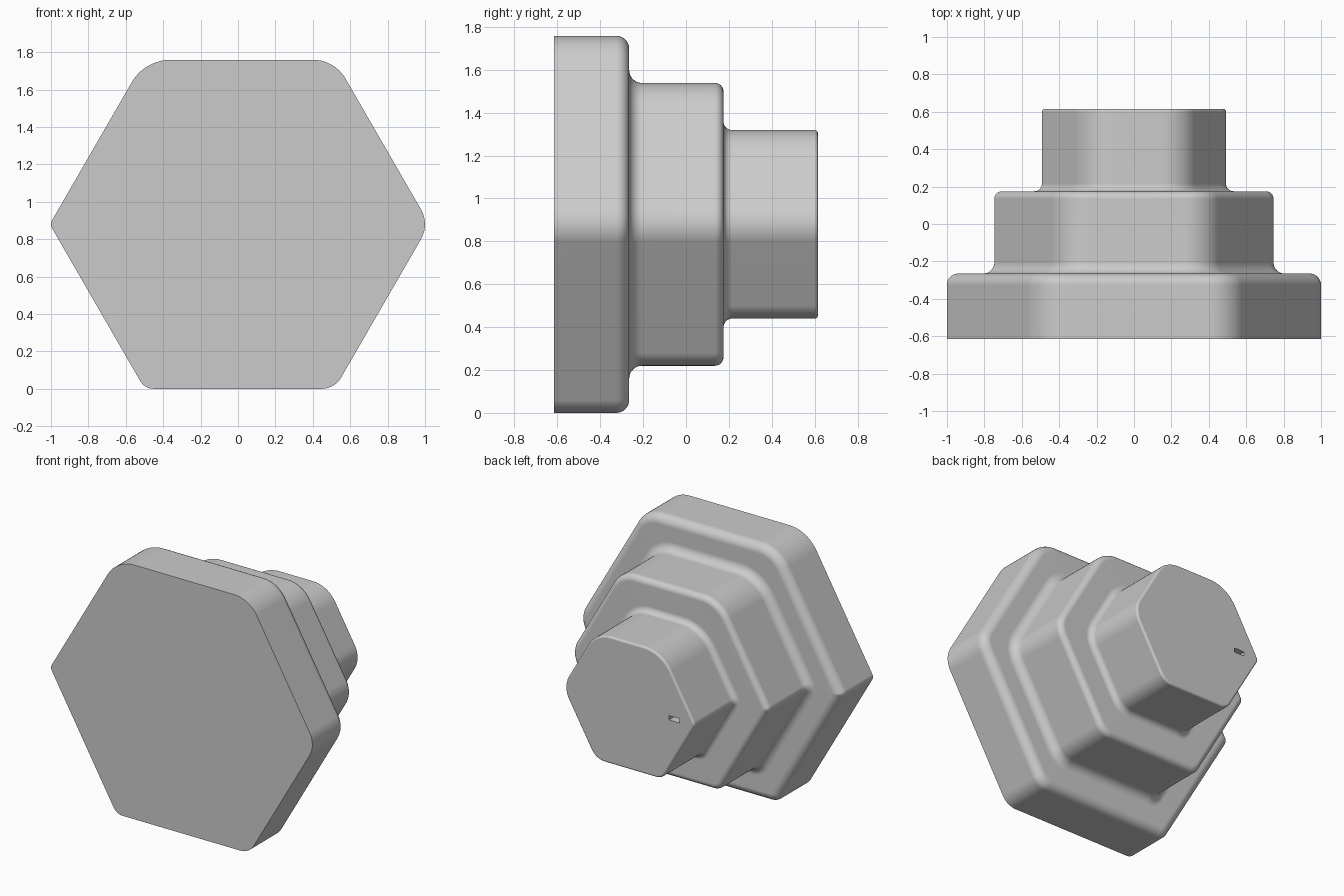
import bpy, bmesh
from math import sin, cos, pi, radians, sqrt

if "Cube" in bpy.data.objects:
    bpy.data.objects.remove(bpy.data.objects["Cube"])

APOTHEM = 0.8794
CENTRE_X = 0.009
CORNER_STEPS = 10
FILLET_STEPS = 8
CORNER_RADII = [0.16, 0.20, 0.24, 0.04, 0.08, 0.12]   # counterclockwise from +x
# size factor, end y, foot fillet, rim fillet
TIERS = [(1.0, -0.265, 0, 0.06), (0.75, 0.175, 0.06, 0.04), (0.5, 0.615, 0.04, 0.015)]
START_Y = -0.615


def make_material(name, rgb):
    mat = bpy.data.materials.new(name)
    mat.use_nodes = True
    mat.diffuse_color = (*rgb, 1)
    mat.node_tree.nodes["Principled BSDF"].inputs["Base Color"].default_value = (*rgb, 1)
    return mat


def hexagon_ring(bm, apothem, offset, y):
    """Hexagon with individually rounded corners, offset evenly outwards."""
    ring = []
    for k, radius in enumerate(CORNER_RADII):
        r = max(radius + offset, 0.002)
        reach = (apothem + offset - r) * 2 / sqrt(3)
        a = k * pi / 3
        for i in range(CORNER_STEPS + 1):
            b = a - pi / 6 + pi / 3 * i / CORNER_STEPS
            ring.append(bm.verts.new((CENTRE_X + reach * cos(a) + r * cos(b), y,
                                      APOTHEM + reach * sin(a) + r * sin(b))))
    return ring


def profile():
    """Yield (apothem, offset, y) from the front plate to the back tip."""
    y = START_Y
    quarter = [pi / 2 * i / FILLET_STEPS for i in range(FILLET_STEPS + 1)]
    for size, end, foot, rim in TIERS:
        a = APOTHEM * size
        if foot:
            for t in quarter:
                yield a, foot * (1 - sin(t)), y + foot * (1 - cos(t))
        else:
            yield a, 0, y
        for t in quarter:
            yield a, -rim * (1 - cos(t)), end - rim * (1 - sin(t))
        y = end


# stepped hexagonal body
bm = bmesh.new()
rings = [hexagon_ring(bm, *p) for p in profile()]
for low, high in zip(rings, rings[1:]):
    n = len(low)
    for i in range(n):
        j = (i + 1) % n
        bm.faces.new((low[i], low[j], high[j], high[i]))
bm.faces.new(rings[0])
bm.faces.new(rings[-1])
bmesh.ops.recalc_face_normals(bm, faces=bm.faces)
mesh = bpy.data.meshes.new("stepped_body")
bm.to_mesh(mesh)
bm.free()
body = bpy.data.objects.new("stepped_body", mesh)
bpy.context.collection.objects.link(body)
mesh.materials.append(make_material("plain grey", (0.6, 0.6, 0.6)))

# small slot cut in the back tip
bpy.ops.mesh.primitive_cube_add(size=1, location=(-0.34, 0.615, APOTHEM))
cutter = bpy.context.object
cutter.name = "slot_cutter"
cutter.scale = (0.08, 0.12, 0.03)
cutter.hide_render = True
cut = body.modifiers.new("slot", 'BOOLEAN')
cut.operation = 'DIFFERENCE'
cut.object = cutter

bpy.ops.object.select_all(action='DESELECT')
body.select_set(True)
bpy.context.view_layer.objects.active = body
bpy.ops.object.modifier_apply(modifier=cut.name)
bpy.data.objects.remove(cutter)

# smooth fillets, crisp front rim and slot
bpy.ops.object.shade_smooth_by_angle(angle=radians(35))
weighted = body.modifiers.new("flat_faces", 'WEIGHTED_NORMAL')
weighted.keep_sharp = True
